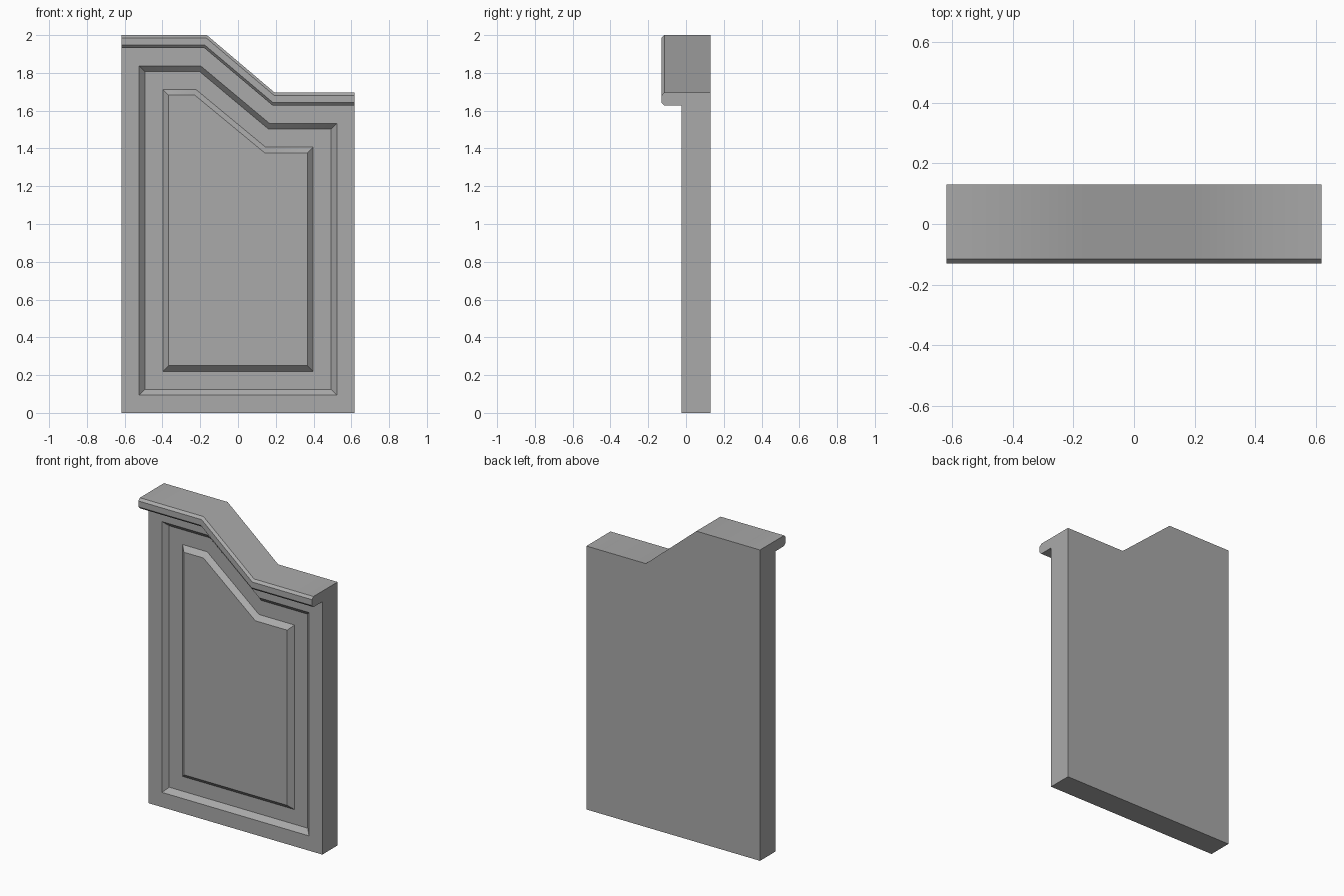
import bpy, bmesh, math

if "Cube" in bpy.data.objects:
    bpy.data.objects.remove(bpy.data.objects["Cube"])

HALF_W, BACK, FRONT, LIP = 0.618, 0.13, -0.025, -0.13
CAP_H, CH = 0.068, 0.015


def top_line(drop, y, hw=HALF_W):
    """Stepped, sloping top edge lowered by drop (left to right)."""
    return [(-hw, y, 2 - drop),
            (-0.165 - 0.2 * drop, y, 2 - drop),
            (0.195 - 0.17 * drop, y, 1.695 - drop),
            (hw, y, 1.695 - drop)]


def outline(inset, y, drop=None):
    """Closed door outline inset from the frame edge."""
    hw = HALF_W - inset
    drop = CAP_H + inset if drop is None else drop
    return top_line(drop, y, hw) + [(hw, y, inset), (-hw, y, inset)]


bm = bmesh.new()


def face(pts):
    bm.faces.new([bm.verts.new(p) for p in pts]).smooth = True


# Front frame, sunken groove and raised centre field
rings = [outline(d, FRONT + depth) for d, depth in
         [(0, 0), (0.095, 0), (0.125, 0.03), (0.22, 0.03), (0.25, 0)]]
for a, b in zip(rings, rings[1:]):
    for i in range(6):
        j = (i + 1) % 6
        face([a[i], a[j], b[j], b[i]])
face(rings[-1])

# Chamfered cap moulding swept along the stepped top
profile = [(FRONT, CAP_H), (LIP + CH, CAP_H), (LIP, CAP_H - CH),
           (LIP, CH), (LIP + CH, 0), (BACK, 0)]
rows = [top_line(drop, y) for y, drop in profile]
for a, b in zip(rows, rows[1:]):
    for i in range(3):
        face([a[i], a[i + 1], b[i + 1], b[i]])

# Back, underside and both ends
back = outline(0, BACK, 0)
face(back)
face([rings[0][5], rings[0][4], back[4], back[5]])
for end, low in ((0, 5), (3, 4)):
    face([r[end] for r in rows] + [back[low], rings[0][low]])

bmesh.ops.remove_doubles(bm, verts=bm.verts, dist=0.0005)
bmesh.ops.recalc_face_normals(bm, faces=bm.faces)

# Only the bends across the slope are smooth; every other edge is crisp
for e in bm.edges:
    dx = abs(e.verts[0].co.x - e.verts[1].co.x)
    e.smooth = dx < 0.1 and e.calc_face_angle(math.pi) < math.radians(42)

mesh = bpy.data.meshes.new("stepped_panel")
bm.to_mesh(mesh)
bm.free()
grey = bpy.data.materials.new("dark_grey")
grey.diffuse_color = (0.4, 0.4, 0.4, 1)
grey.use_nodes = True
grey.node_tree.nodes["Principled BSDF"].inputs["Base Color"].default_value = grey.diffuse_color
mesh.materials.append(grey)
bpy.context.collection.objects.link(bpy.data.objects.new("stepped_panel", mesh))
